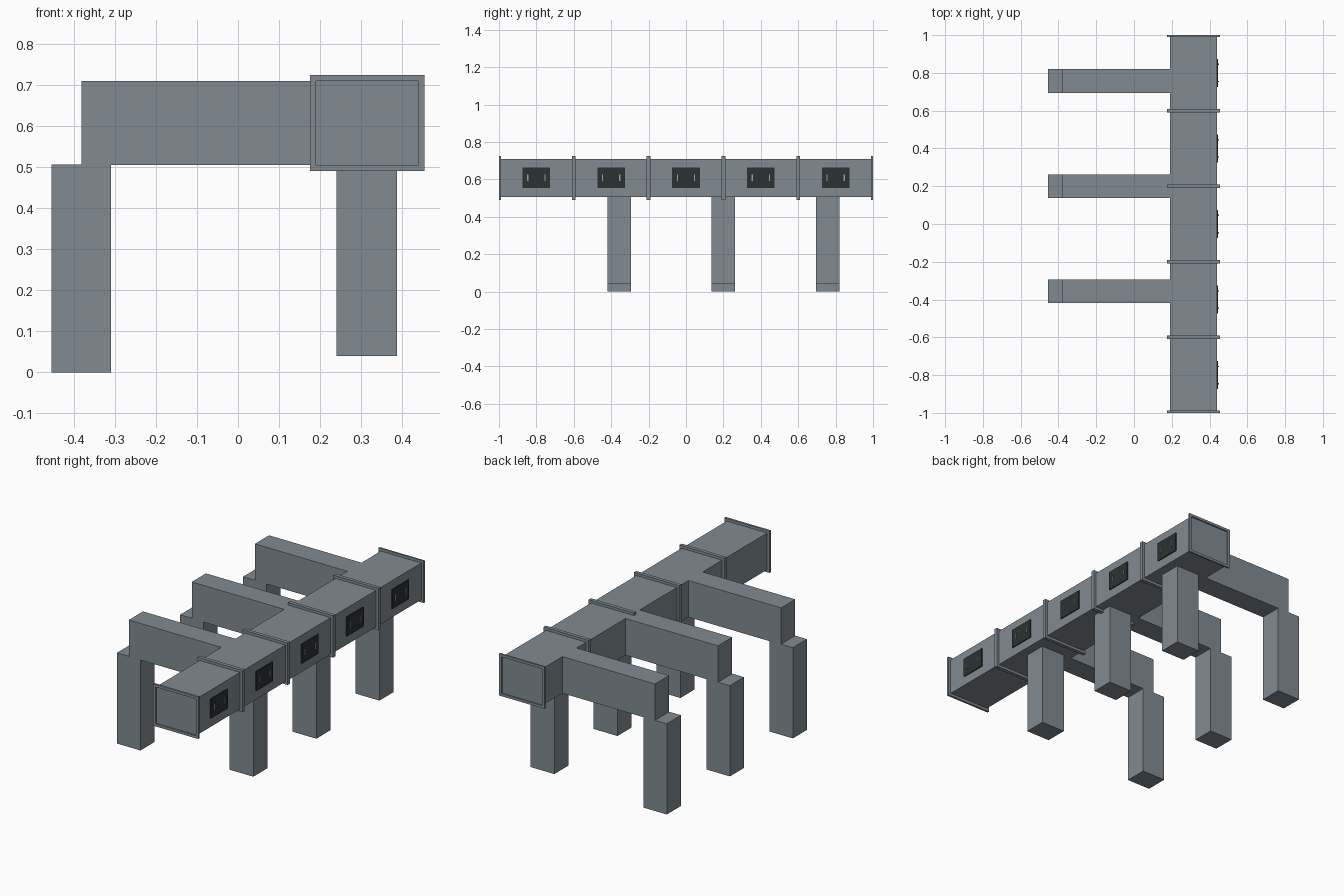
import bpy
import bmesh
from mathutils import Vector

if "Cube" in bpy.data.objects:
    bpy.data.objects.remove(bpy.data.objects["Cube"], do_unlink=True)


def make_material(name, color):
    mat = bpy.data.materials.new(name)
    mat.use_nodes = True
    mat.diffuse_color = (*color, 1)
    mat.node_tree.nodes["Principled BSDF"].inputs["Base Color"].default_value = (*color, 1)
    return mat


METAL = make_material("duct grey", (0.22, 0.26, 0.29))
DARK = make_material("hatch black", (0.024, 0.031, 0.031))
LIGHT = make_material("handle grey", (0.35, 0.38, 0.39))


def finish(name, bm, mat):
    mesh = bpy.data.meshes.new(name)
    bmesh.ops.recalc_face_normals(bm, faces=bm.faces[:])
    bm.to_mesh(mesh)
    bm.free()
    mesh.materials.append(mat)
    obj = bpy.data.objects.new(name, mesh)
    bpy.context.collection.objects.link(obj)
    return obj


def box(name, xs, ys, zs, mat=METAL):
    """Box between the low and high limits on each axis."""
    bm = bmesh.new()
    bmesh.ops.create_cube(bm, size=1)
    for v in bm.verts:
        v.co = Vector([(lo + hi) / 2 + c * (hi - lo)
                       for c, (lo, hi) in zip(v.co, (xs, ys, zs))])
    return finish(name, bm, mat)


def flange(name, xs, zs, y, depth, rim):
    """Rectangular collar around the duct, open in the middle."""
    bm = bmesh.new()

    def loop(grow):
        x0, x1, z0, z1 = xs[0] - grow, xs[1] + grow, zs[0] - grow, zs[1] + grow
        return [bm.verts.new((x, y, z)) for x, z in ((x0, z0), (x1, z0), (x1, z1), (x0, z1))]

    inner, outer = loop(0), loop(rim)
    faces = [bm.faces.new((inner[i], inner[(i + 1) % 4], outer[(i + 1) % 4], outer[i]))
             for i in range(4)]
    result = bmesh.ops.extrude_face_region(bm, geom=faces)
    moved = [g for g in result["geom"] if isinstance(g, bmesh.types.BMVert)]
    bmesh.ops.translate(bm, verts=moved, vec=(0, depth, 0))
    return finish(name, bm, METAL)


DUCT_X, DUCT_Z = (0.19, 0.44), (0.505, 0.71)

# Main duct, its end panels set back inside the end collars
box("main_duct", DUCT_X, (-0.992, 0.992), DUCT_Z)

# Joint collars and end collars
for i in range(6):
    y = -1 + i * 0.4
    start, stop = max(y - 0.01, -1), min(y + 0.01, 1)
    flange(f"duct_collar_{i + 1}", DUCT_X, DUCT_Z, start, max(stop - start, 0.012)
           if i < 5 else stop - start, 0.0145)

# Access hatches with a pair of handles
for i in range(5):
    y = -0.8 + i * 0.4
    box(f"hatch_{i + 1}", (0.438, 0.446), (y - 0.074, y + 0.074), (0.555, 0.663), DARK)
    for side, s in (("front", -1), ("back", 1)):
        c = y + s * 0.046
        box(f"hatch_{i + 1}_{side}_handle", (0.445, 0.451),
            (c - 0.003, c + 0.003), (0.592, 0.626), LIGHT)

# Side branches with outer and inner down pipes
for i, y in enumerate((-0.356, 0.2, 0.757)):
    ys = (y - 0.0625, y + 0.0625)
    box(f"branch_duct_{i + 1}", (-0.382, 0.2), ys, DUCT_Z)
    box(f"outer_down_pipe_{i + 1}", (-0.455, -0.31), ys, (0, 0.507))
    box(f"inner_down_pipe_{i + 1}", (0.24, 0.388), ys, (0.04, 0.51))
